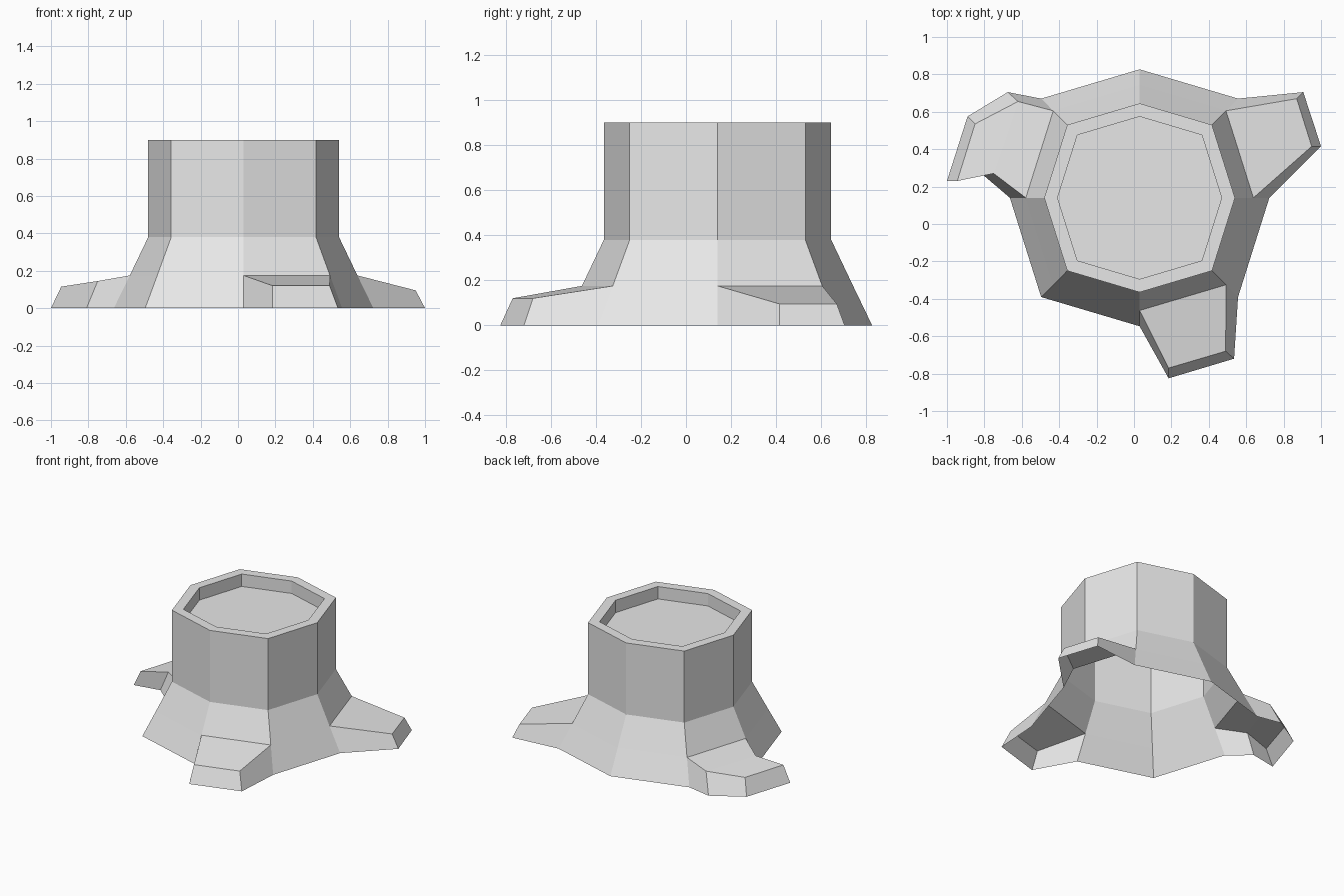
import bpy
import bmesh

cube = bpy.data.objects.get("Cube")
if cube:
    bpy.data.objects.remove(cube, do_unlink=True)

# Single wood-grey colour
grey = bpy.data.materials.new("stump grey")
grey.use_nodes = True
grey.diffuse_color = (0.8, 0.8, 0.8, 1)
grey.node_tree.nodes["Principled BSDF"].inputs["Base Color"].default_value = (0.8, 0.8, 0.8, 1)

CENTRE_X, CENTRE_Y = 0.03, 0.14
# Eight-sided outline of the trunk, counter-clockwise from +x
OUTLINE = [(0.51, 0), (0.387, 0.39), (0, 0.505), (-0.387, 0.39),
           (-0.51, 0), (-0.387, -0.39), (0, -0.505), (0.387, -0.39)]
SIDES = len(OUTLINE)

# (scale, height): recess floor, inner rim, outer rim, flare top, root top, ground
LEVELS = [(0.86, 0.81), (0.86, 0.90), (1, 0.90), (1, 0.38), (1.193, 0.175), (1.36, 0)]

# Roots by trunk side: sections of (ground start, top start, top end, ground end)
ROOTS = {
    0: [((1.0, 0.415, 0), (0.95, 0.415, 0.095), (0.87, 0.67, 0.095), (0.905, 0.705, 0))],
    3: [((-0.675, 0.705, 0), (-0.62, 0.655, 0.145), (-0.75, 0.27, 0.145), (-0.81, 0.265, 0)),
        ((-0.89, 0.575, 0), (-0.85, 0.535, 0.115), (-0.945, 0.23, 0.115), (-1.0, 0.23, 0))],
    6: [((0.185, -0.825, 0), (0.185, -0.77, 0.12), (0.49, -0.68, 0.12), (0.535, -0.72, 0))],
}

bm = bmesh.new()


def add_ring(scale, z):
    return [bm.verts.new((CENTRE_X + x * scale, CENTRE_Y + y * scale, z)) for x, y in OUTLINE]


# Trunk shell, open underneath and where the roots grow out
rings = [add_ring(*level) for level in LEVELS]
bm.faces.new(rings[0])
for upper, lower in zip(rings, rings[1:]):
    for k in range(SIDES):
        if lower is rings[-1] and k in ROOTS:
            continue
        n = (k + 1) % SIDES
        bm.faces.new((lower[k], lower[n], upper[n], upper[k]))

# Roots, continuing from the gaps in the flare
top, ground = rings[-2], rings[-1]
for k, sections in ROOTS.items():
    n = (k + 1) % SIDES
    previous = [ground[k], top[k], top[n], ground[n]]
    for section in sections:
        current = [bm.verts.new(p) for p in section]
        for i in range(3):
            bm.faces.new((previous[i], current[i], current[i + 1], previous[i + 1]))
        previous = current
    bm.faces.new(previous[::-1])

mesh = bpy.data.meshes.new("tree_stump")
bm.to_mesh(mesh)
bm.free()
mesh.materials.append(grey)
stump = bpy.data.objects.new("tree_stump", mesh)
bpy.context.collection.objects.link(stump)
